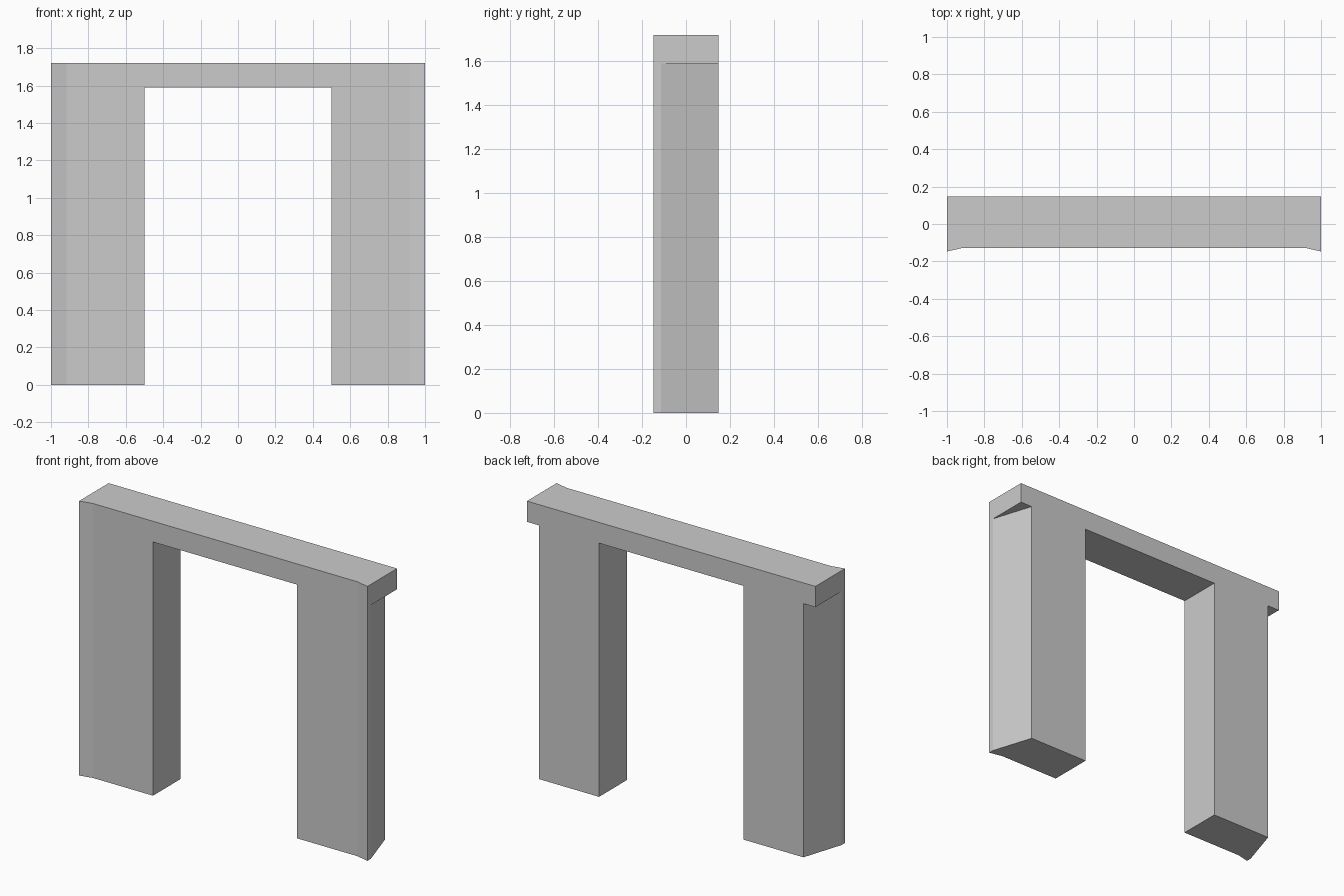
import bpy
import bmesh

cube = bpy.data.objects.get("Cube")
if cube:
    bpy.data.objects.remove(cube, do_unlink=True)

HEIGHT, SOFFIT = 1.72, 1.59
BACK, FRONT, LIP = 0.147, -0.128, -0.147
CREASE = 0.917      # where the front flare starts, and the rear corner of each leg
SIDE = -0.113       # where the outer leg side starts to slant inwards

stone = bpy.data.materials.new("plain grey")
stone.use_nodes = True
grey = (0.6, 0.6, 0.6, 1)
stone.diffuse_color = grey
stone.node_tree.nodes["Principled BSDF"].inputs["Base Color"].default_value = grey


def prism(name, plan, low, high):
    """Extrude a plan outline from one height to another."""
    bm = bmesh.new()
    base = bm.faces.new([bm.verts.new((x, y, low)) for x, y in plan])
    top = bmesh.ops.extrude_face_region(bm, geom=[base])["geom"]
    verts = [v for v in top if isinstance(v, bmesh.types.BMVert)]
    bmesh.ops.translate(bm, verts=verts, vec=(0, 0, high - low))
    bmesh.ops.recalc_face_normals(bm, faces=bm.faces)
    mesh = bpy.data.meshes.new(name)
    bm.to_mesh(mesh)
    bm.free()
    mesh.materials.append(stone)
    obj = bpy.data.objects.new(name, mesh)
    bpy.context.collection.objects.link(obj)
    return obj


def cut(obj, cutter):
    """Subtract the cutter, then discard it."""
    cutter.hide_render = True
    mod = obj.modifiers.new("cut", "BOOLEAN")
    mod.operation = "DIFFERENCE"
    mod.solver = "EXACT"
    mod.object = cutter
    bpy.context.view_layer.objects.active = obj
    bpy.ops.object.modifier_apply(modifier=mod.name)
    bpy.data.objects.remove(cutter, do_unlink=True)


# Wall block with flared front corners
half = [(CREASE, FRONT), (1, LIP), (1, BACK)]
frame = prism("door_frame", half + [(-x, y) for x, y in reversed(half)], 0, HEIGHT)

# Doorway opening
cut(frame, prism("doorway_cutter",
                 [(-0.5, -1), (0.5, -1), (0.5, 1), (-0.5, 1)], -1, SOFFIT))

# Slanted outer leg sides, leaving the lintel ends overhanging
slope = (1 - CREASE) / (BACK - SIDE)
near, far = SIDE - 0.05, BACK + 0.05
wedge = [(1 - slope * (near - SIDE), near), (1 - slope * (far - SIDE), far),
         (1.2, far), (1.2, near)]
for side in (-1, 1):
    cut(frame, prism("side_cutter", [(side * x, y) for x, y in wedge], -1, SOFFIT))
